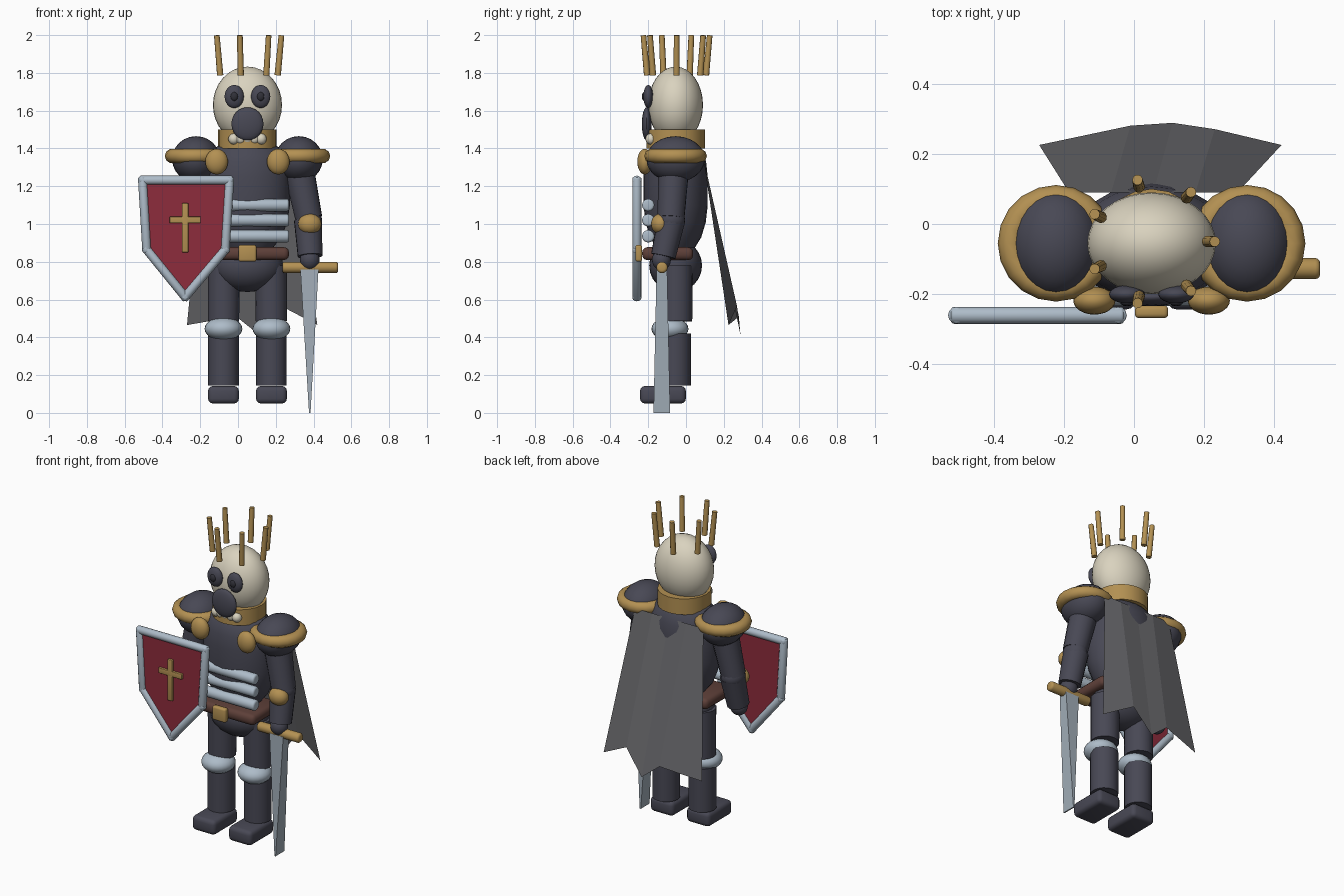
import bpy, bmesh, math
from mathutils import Vector, Matrix

if "Cube" in bpy.data.objects:
    bpy.data.objects.remove(bpy.data.objects["Cube"])

CX, CY = 0.05, -0.055   # body axis


def material(name, rgb):
    m = bpy.data.materials.new(name)
    m.diffuse_color = (*rgb, 1)
    m.use_nodes = True
    m.node_tree.nodes["Principled BSDF"].inputs["Base Color"].default_value = m.diffuse_color
    return m


DARK = material("dark_steel", (0.065, 0.065, 0.09))
GOLD = material("gold", (0.45, 0.28, 0.085))
BONE = material("bone", (0.70, 0.65, 0.52))
SILVER = material("silver", (0.42, 0.50, 0.58))
BLADE = material("blade_steel", (0.36, 0.42, 0.48))
RED = material("red", (0.27, 0.025, 0.045))
BROWN = material("brown_leather", (0.11, 0.05, 0.04))
CLOTH = material("grey_cloth", (0.14, 0.14, 0.15))
PUPIL = material("pupil_black", (0.03, 0.03, 0.04))


def finish(name, bm, mat, smooth=True):
    bmesh.ops.recalc_face_normals(bm, faces=bm.faces)
    me = bpy.data.meshes.new(name)
    bm.to_mesh(me)
    bm.free()
    me.materials.append(mat)
    ob = bpy.data.objects.new(name, me)
    bpy.context.collection.objects.link(ob)
    if smooth:
        bpy.ops.object.select_all(action='DESELECT')
        ob.select_set(True)
        bpy.context.view_layer.objects.active = ob
        bpy.ops.object.shade_smooth_by_angle(angle=math.radians(40))
    return ob


def ball(name, loc, radii, mat, seg=24):
    bm = bmesh.new()
    bmesh.ops.create_uvsphere(bm, u_segments=seg, v_segments=seg // 2, radius=1,
                              matrix=Matrix.Translation(loc) @ Matrix.Diagonal((*radii, 1)))
    return finish(name, bm, mat)


def rod(name, a, b, r1, mat, r2=None, seg=16, bevel=0.0):
    """Cylinder or cone between two points, optionally with rounded rims."""
    a, b = Vector(a), Vector(b)
    bm = bmesh.new()
    rot = (b - a).to_track_quat('Z', 'Y').to_matrix().to_4x4()
    bmesh.ops.create_cone(bm, cap_ends=True, segments=seg, radius1=r1,
                          radius2=r1 if r2 is None else r2, depth=(b - a).length,
                          matrix=Matrix.Translation((a + b) / 2) @ rot)
    if bevel:
        rims = [e for e in bm.edges if any(len(f.verts) > 4 for f in e.link_faces)]
        bmesh.ops.bevel(bm, geom=rims, offset=bevel, segments=3, affect='EDGES', profile=0.5)
    return finish(name, bm, mat)


def box(name, loc, size, mat, bevel=0.0):
    bm = bmesh.new()
    bmesh.ops.create_cube(bm, size=1, matrix=Matrix.Translation(loc) @ Matrix.Diagonal((*size, 1)))
    if bevel:
        bmesh.ops.bevel(bm, geom=bm.edges[:], offset=bevel, segments=3, affect='EDGES', profile=0.5)
    return finish(name, bm, mat)


def lathe(name, loc, profile, sx, sy, mat, seg=24, closed=False):
    """Turn (radius, z) points around z, then stretch in x and y."""
    bm = bmesh.new()
    rings = [[bm.verts.new((loc[0] + sx * r * math.cos(i * math.tau / seg),
                            loc[1] + sy * r * math.sin(i * math.tau / seg), loc[2] + z))
              for i in range(seg)] for r, z in profile]
    pairs = list(zip(rings, rings[1:]))
    if closed:
        pairs.append((rings[-1], rings[0]))
    else:
        bm.faces.new(rings[0])
        bm.faces.new(rings[-1])
    for lo, hi in pairs:
        for i in range(seg):
            j = (i + 1) % seg
            bm.faces.new((lo[i], lo[j], hi[j], hi[i]))
    return finish(name, bm, mat)


def ring(name, loc, major, minor, mat):
    prof = [(major + minor * math.cos(k * math.tau / 10), minor * math.sin(k * math.tau / 10))
            for k in range(10)]
    return lathe(name, loc, prof, 1, 1, mat, 20, True)


# Torso and pelvis
lathe("torso", (CX, CY, 0),
      [(0.55, 0.86), (0.8, 0.93), (0.94, 1.01), (1, 1.1), (1, 1.25), (0.95, 1.33),
       (0.82, 1.39), (0.6, 1.43)], 0.225, 0.17, DARK)
ball("pelvis", (CX, CY, 0.78), (0.19, 0.14, 0.14), DARK)

# Head, face and collar
ball("skull", (CX, CY, 1.63), (0.183, 0.145, 0.203), BONE, 32)
ball("snout", (CX, -0.208, 1.53), (0.085, 0.026, 0.088), DARK)
rod("collar", (CX, CY, 1.40), (CX, CY, 1.50), 0.155, GOLD, seg=20)
for i in range(5):
    ball(f"tooth_{i}", (CX + (i - 2) * 0.036, -0.185, 1.45), (0.03, 0.03, 0.03), BONE, 12)

# Crown spikes
for i in range(7):
    c, s = math.cos(i * math.tau / 7), math.sin(i * math.tau / 7)
    rod(f"crown_spike_{i}", (CX + 0.160 * c, -0.05 + 0.160 * s, 1.787),
        (CX + 0.18 * c, -0.05 + 0.18 * s, 1.999), 0.017, GOLD, 0.015, 10)

# Paired parts
for side, s in (("left", -1), ("right", 1)):
    def at(dx, y, z):
        return (CX + s * dx, y, z)
    ball(side + "_eye", at(0.07, -0.2, 1.675), (0.051, 0.026, 0.061), DARK)
    ball(side + "_pupil", at(0.07, -0.222, 1.675), (0.02, 0.012, 0.024), PUPIL, 12)
    ball(side + "_chest_boss", at(0.163, -0.218, 1.33), (0.06, 0.04, 0.068), GOLD)
    ball(side + "_shoulder", at(0.272, CY, 1.343), (0.127, 0.155, 0.122), DARK)
    ring(side + "_shoulder_rim", at(0.272, CY, 1.36), 0.128, 0.038, GOLD)
    rod(side + "_upper_arm", at(0.27, -0.065, 1.30), at(0.325, -0.08, 1.03), 0.082, DARK, 0.072)
    ball(side + "_elbow_joint", at(0.325, -0.08, 1.02), (0.07, 0.075, 0.07), DARK)
    ball(side + "_elbow_cap", at(0.33, -0.135, 1.0), (0.062, 0.05, 0.055), GOLD)
    rod(side + "_forearm", at(0.32, -0.078, 1.02), at(0.332, -0.12, 0.83), 0.074, DARK, 0.066)
    ball(side + "_hand", at(0.33, -0.13, 0.81), (0.052, 0.05, 0.055), DARK)
    rod(side + "_thigh", at(0.127, -0.05, 0.485), at(0.125, -0.05, 0.78), 0.083, DARK, 0.085)
    ball(side + "_knee", at(0.127, -0.085, 0.445), (0.1, 0.098, 0.062), SILVER)
    rod(side + "_shin", at(0.127, CY, 0.145), at(0.127, CY, 0.42), 0.081, DARK)
    box(side + "_boot", at(0.127, -0.122, 0.096), (0.163, 0.242, 0.092), DARK, 0.025)

# Rib plates, belt and buckle
for i, z in enumerate((1.1, 1.02, 0.935)):
    rod(f"rib_plate_{i}", (CX - 0.22, -0.2, z), (CX + 0.22, -0.2, z), 0.033, SILVER, bevel=0.012)
box("belt", (CX, -0.097, 0.843), (0.44, 0.27, 0.068), BROWN, 0.027)
box("buckle", (CX, -0.25, 0.845), (0.095, 0.036, 0.088), GOLD, 0.012)

# Sword: rounded guard and a blade narrowing to a chisel edge
rod("sword_guard", (0.235, -0.127, 0.77), (0.53, -0.127, 0.77), 0.03, GOLD, bevel=0.014)
bm = bmesh.new()
top = [bm.verts.new((0.378 + x * 0.048, -0.128 + y * 0.028, 0.76)) for x, y in
       ((-1, -1), (1, -1), (1, 1), (-1, 1))]
low = [bm.verts.new((0.38 + x * 0.004, -0.128 + y * 0.044, 0.0)) for x, y in
       ((-1, -1), (1, -1), (1, 1), (-1, 1))]
bm.faces.new(top)
bm.faces.new(low)
for i in range(4):
    bm.faces.new((top[i], top[(i + 1) % 4], low[(i + 1) % 4], low[i]))
finish("sword_blade", bm, BLADE, False)

# Shield: red panel, tubular frame and a gold cross
SY = -0.26
outline = [(-0.505, 1.232), (-0.045, 1.232), (-0.068, 0.865), (-0.28, 0.615), (-0.483, 0.865)]
bm = bmesh.new()
face = bm.faces.new([bm.verts.new((x, SY - 0.008, z)) for x, z in outline])
ext = bmesh.ops.extrude_face_region(bm, geom=[face])
bmesh.ops.translate(bm, vec=(0, 0.016, 0), verts=[v for v in ext["geom"] if isinstance(v, bmesh.types.BMVert)])
finish("shield_panel", bm, RED, False)
for i, (a, b) in enumerate(zip(outline, outline[1:] + outline[:1])):
    p, q = Vector((a[0], SY, a[1])), Vector((b[0], SY, b[1]))
    d = (q - p).normalized() * 0.016
    rod(f"shield_frame_{i}", p - d, q + d, 0.024, SILVER, seg=12, bevel=0.008)
box("cross_upright", (-0.28, SY - 0.012, 0.98), (0.034, 0.022, 0.26), GOLD, 0.004)
box("cross_arm", (-0.28, SY - 0.012, 1.022), (0.165, 0.022, 0.034), GOLD, 0.004)

# Cape: flared sheet with a jagged hem
hem = [(-0.27, 0.225, 0.465), (-0.01, 0.28, 0.51), (0.11, 0.288, 0.415),
       (0.23, 0.27, 0.565), (0.42, 0.225, 0.465)]
bm = bmesh.new()
up = [bm.verts.new((-0.185 + 0.12 * i, 0.09, 1.36)) for i in range(5)]
dn = [bm.verts.new(p) for p in hem]
for i in range(4):
    bm.faces.new((dn[i], dn[i + 1], up[i + 1], up[i]))
finish("cape", bm, CLOTH, False)
